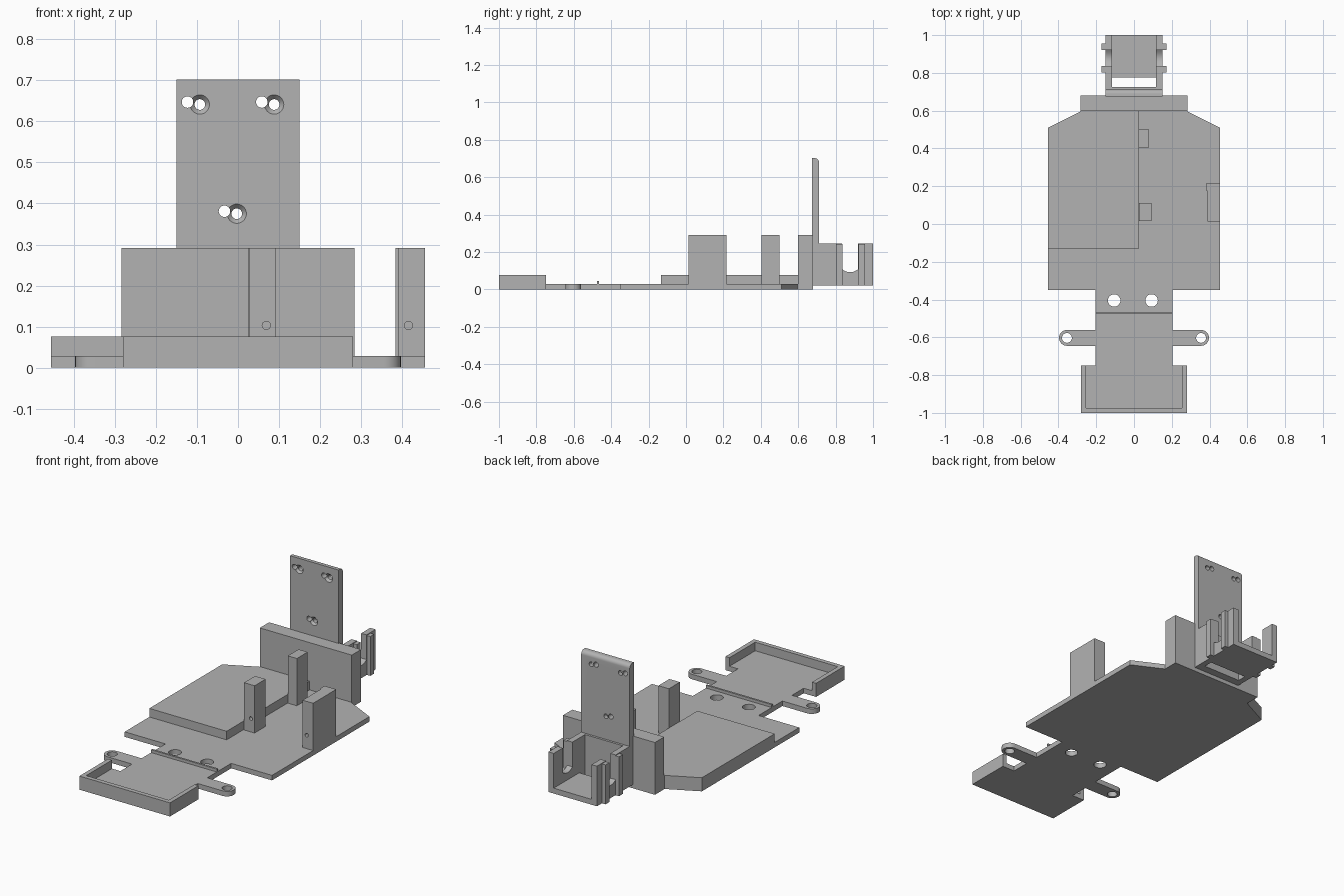
import bpy, bmesh, math
from mathutils import Matrix, Vector

cube = bpy.data.objects.get("Cube")
if cube:
    bpy.data.objects.remove(cube, do_unlink=True)

grey = bpy.data.materials.new("plain grey")
grey.use_nodes = True
grey.diffuse_color = (0.45, 0.45, 0.45, 1)
grey.node_tree.nodes["Principled BSDF"].inputs["Base Color"].default_value = grey.diffuse_color

T = 0.028       # sheet thickness
BLOCK = 0.076   # low block and tray height
POST = 0.292    # post and rear wall height


def add_object(name, bm):
    bmesh.ops.recalc_face_normals(bm, faces=bm.faces)
    mesh = bpy.data.meshes.new(name)
    bm.to_mesh(mesh)
    bm.free()
    mesh.materials.append(grey)
    ob = bpy.data.objects.new(name, mesh)
    bpy.context.collection.objects.link(ob)
    return ob


def prism(name, outline, low, high, axis="z"):
    """Extrude an outline: (x, y) along z, or (y, z) along x."""
    place = (lambda p: (p[0], p[1], low)) if axis == "z" else (lambda p: (low, p[0], p[1]))
    bm = bmesh.new()
    face = bm.faces.new([bm.verts.new(place(p)) for p in outline])
    out = bmesh.ops.extrude_face_region(bm, geom=[face])
    shift = Vector((0, 0, high - low) if axis == "z" else (high - low, 0, 0))
    moved = [v for v in out["geom"] if isinstance(v, bmesh.types.BMVert)]
    bmesh.ops.translate(bm, verts=moved, vec=shift)
    return add_object(name, bm)


def box(name, x, y, z):
    return prism(name, [(x[0], y[0]), (x[1], y[0]), (x[1], y[1]), (x[0], y[1])], *z)


def drill(ob, centre, r1, r2, depth, axis):
    """Cut a round hole or countersink centred on a point."""
    bm = bmesh.new()
    turn = Matrix.Rotation(math.pi / 2, 4, "X") if axis == "y" else Matrix()
    bmesh.ops.create_cone(bm, cap_ends=True, segments=32, radius1=r1, radius2=r2,
                          depth=depth, matrix=Matrix.Translation(centre) @ turn)
    cutter = add_object("hole_cutter", bm)
    cutter.hide_render = True
    mod = ob.modifiers.new("hole", "BOOLEAN")
    mod.operation = "DIFFERENCE"
    mod.solver = "EXACT"
    mod.object = cutter
    bpy.context.view_layer.objects.active = ob
    bpy.ops.object.modifier_apply(modifier=mod.name)
    bpy.data.objects.remove(cutter, do_unlink=True)


def arc(cx, cy, r, start, end, n=12):
    angles = [math.radians(start + (end - start) * i / n) for i in range(n + 1)]
    return [(cx + r * math.cos(a), cy + r * math.sin(a)) for a in angles]


# Base sheet: right half outline, with the rounded ear, reflected to the left
half = [(0.28, -1), (0.28, -0.748), (0.203, -0.748), (0.203, -0.645)]
half += arc(0.355, -0.603, 0.042, -90, 90)
half += [(0.203, -0.561), (0.203, -0.35), (0.455, -0.35), (0.455, 0.51),
         (0.284, 0.595), (0.284, 0.68)]
base = prism("base_sheet", half + [(-x, y) for x, y in reversed(half)], 0, T)
for side in (-1, 1):
    drill(base, (side * 0.355, -0.603, 0), 0.026, 0.026, 0.2, "z")
    drill(base, (side * 0.099 - 0.006, -0.405, 0), 0.033, 0.033, 0.2, "z")

# Front tray rim, open at the rear
prism("tray_rim", [(-0.28, -1), (0.28, -1), (0.28, -0.748), (0.255, -0.748), (0.255, -0.975),
                   (-0.255, -0.975), (-0.255, -0.748), (-0.28, -0.748)], T, BLOCK)
box("neck_ridge", (-0.203, 0.203), (-0.477, -0.466), (T, 0.044))

# Low block on the right half, following the clipped corner
prism("low_block", [(-0.455, -0.133), (0.023, -0.133), (0.023, 0.6), (-0.284, 0.6),
                    (-0.284, 0.595), (-0.455, 0.51)], T, BLOCK)

# Rear wall and holding posts
box("rear_wall", (-0.284, 0.284), (0.598, 0.68), (T, POST))
box("inner_rear_post", (0.024, 0.08), (0.405, 0.5), (T, POST))
inner = box("inner_front_post", (0.027, 0.092), (0.015, 0.112), (T, POST))
outer = prism("outer_post", [(0.39, 0.013), (0.455, 0.013), (0.455, 0.217), (0.383, 0.217),
                             (0.383, 0.175), (0.39, 0.175)], T, POST)
drill(inner, (0.069, 0.015, 0.103), 0.01, 0.01, 0.08, "y")
drill(outer, (0.415, 0.013, 0.103), 0.01, 0.01, 0.08, "y")

# Upright plate with a rounded top edge and countersunk holes
profile = [(0.674, 0.022), (0.711, 0.022)] + arc(0.689, 0.68, 0.022, 0, 90, 8) + [(0.674, 0.702)]
plate = prism("upright_plate", profile, -0.15, 0.15, "x")
for x, z in ((-0.093, 0.641), (0.088, 0.641), (-0.003, 0.375)):
    drill(plate, (x, 0.69, z), 0.013, 0.013, 0.1, "y")
    drill(plate, (x, 0.678, z), 0.013, 0.027, 0.016, "y")
    drill(plate, (x - 0.03, 0.69, z + 0.006), 0.014, 0.014, 0.1, "y")

# Rear cradle: scooped side walls with outer ribs, a floor and a cross bar
TOP = 0.246
scoop = [(0.835 + 0.085 * i / 10, 0.092 + 0.016 * (i / 5 - 1) ** 2) for i in range(11)]
wall = [(0.68, 0.022), (1, 0.022), (1, TOP), (0.92, TOP)] + scoop[::-1] + [(0.835, TOP), (0.68, TOP)]
for side, label in ((1, "left"), (-1, "right")):
    prism("cradle_wall_" + label, wall, side * 0.117, side * 0.15, "x")
    for y, where in ((0.803, "front"), (0.922, "rear")):
        xs = sorted((side * 0.15, side * 0.172))
        box(f"cradle_rib_{where}_{label}", xs, (y, y + 0.034), (0.022, 0.242))
box("cradle_floor", (-0.117, 0.117), (0.775, 1), (0.022, 0.052))
box("cradle_cross_bar", (-0.117, 0.117), (0.711, 0.724), (0.022, TOP))

# Keep flat faces crisp and round holes smooth
for ob in bpy.context.view_layer.objects:
    ob.select_set(ob.type == "MESH")
bpy.context.view_layer.objects.active = plate
bpy.ops.object.shade_smooth_by_angle(angle=math.radians(30))
